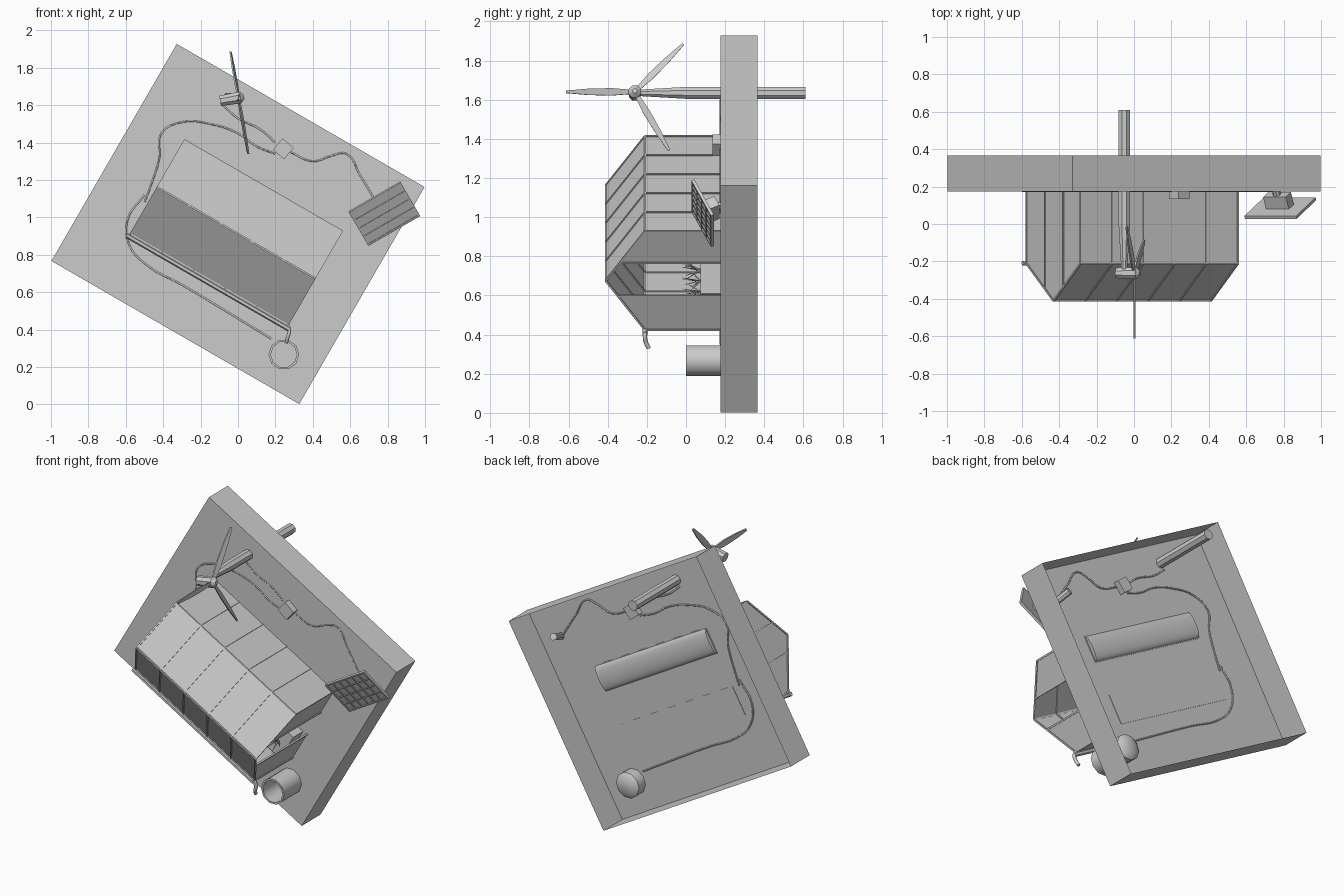
import bpy, bmesh, math, random
from mathutils import Matrix, Vector

if "Cube" in bpy.data.objects:
    bpy.data.objects.remove(bpy.data.objects["Cube"])
random.seed(4)

grey = bpy.data.materials.new("plain_grey")
grey.use_nodes = True
COL = (0.6, 0.6, 0.6, 1)
grey.diffuse_color = COL
grey.node_tree.nodes["Principled BSDF"].inputs["Base Color"].default_value = COL

# Ground frame: u along the greenhouse, v across it, w away from the ground
GROUND_Y, MID_Z = 0.175, 0.965
c, s = math.cos(math.radians(30)), math.sin(math.radians(30))
FRAME = Matrix(((c, s, 0, 0), (0, 0, -1, GROUND_Y), (-s, c, 0, MID_Z), (0, 0, 0, 1)))
WORLD = Matrix.Identity(4)


def finish(name, bm, frame=FRAME, smooth=False):
    bmesh.ops.transform(bm, matrix=frame, verts=bm.verts)
    mesh = bpy.data.meshes.new(name)
    bm.to_mesh(mesh)
    bm.free()
    mesh.materials.append(grey)
    ob = bpy.data.objects.new(name, mesh)
    bpy.context.collection.objects.link(ob)
    if smooth:
        mesh.shade_smooth()
    return ob


def add_box(bm, lo, hi):
    lo, hi = Vector(lo), Vector(hi)
    m = Matrix.Translation((lo + hi) / 2) @ Matrix.Diagonal((*(hi - lo), 1))
    return bmesh.ops.create_cube(bm, size=1, matrix=m)["verts"]


def add_bar(bm, p, q, r1, r2=None, sides=4):
    p, q = Vector(p), Vector(q)
    d = q - p
    m = Matrix.Translation((p + q) / 2) @ d.to_track_quat('Z', 'Y').to_matrix().to_4x4()
    m = m @ Matrix.Rotation(math.pi / sides, 4, 'Z')
    bmesh.ops.create_cone(bm, cap_ends=True, segments=sides, radius1=r1,
                          radius2=r1 if r2 is None else r2, depth=d.length, matrix=m)


def tube(name, points, radius):
    cu = bpy.data.curves.new(name, 'CURVE')
    cu.dimensions = '3D'
    cu.bevel_depth, cu.bevel_resolution, cu.resolution_u = radius, 1, 4
    cu.use_fill_caps = True
    sp = cu.splines.new('BEZIER')
    sp.bezier_points.add(len(points) - 1)
    for bp, co in zip(sp.bezier_points, points):
        bp.co = co
        bp.handle_left_type = bp.handle_right_type = 'AUTO'
    cu.materials.append(grey)
    ob = bpy.data.objects.new(name, cu)
    bpy.context.collection.objects.link(ob)


# Ground slab, open on its underside
bm = bmesh.new()
add_box(bm, (-0.765, -0.67, -0.19), (0.765, 0.67, 0))
under = [f for f in bm.faces if f.normal.z < -0.9]
bmesh.ops.delete(bm, geom=under, context='FACES_ONLY')
finish("ground_slab", bm)

# Greenhouse: cross-section, walls and roof
U0, U1, V0, V1, EAVE, VR, RIDGE = -0.47, 0.5, -0.335, 0.245, 0.385, -0.045, 0.585
SECTION = [(V0, 0), (V0, EAVE), (VR, RIDGE), (V1, EAVE), (V1, 0)]
DOOR = (-0.135, 0.06)


def roof_height(v):
    side = V0 if v < VR else V1
    return EAVE + (RIDGE - EAVE) * (v - side) / (VR - side)


def add_poly(bm, pts):
    bm.faces.new([bm.verts.new(p) for p in pts])


bm = bmesh.new()
for a, b in zip(SECTION, SECTION[1:]):
    add_poly(bm, [(U0, *a), (U0, *b), (U1, *b), (U1, *a)])
add_poly(bm, [(U0, *p) for p in reversed(SECTION)])
for jamb, wall in zip(DOOR, (V0, V1)):
    add_poly(bm, [(U1, *p) for p in
                  ((wall, 0), (jamb, 0), (jamb, roof_height(jamb)), (wall, EAVE))])
finish("greenhouse_panels", bm)

# Greenhouse frame: ribs, long rails and end mullions
bm = bmesh.new()
for i in range(6):
    u = U0 + (U1 - U0) * i / 5
    for a, b in zip(SECTION, SECTION[1:]):
        add_bar(bm, (u, *a), (u, *b), 0.007)
for v, w in SECTION[1:4]:
    add_bar(bm, (U0, v, w), (U1, v, w), 0.007)
for u in (U0, U1):
    for v in DOOR:
        add_bar(bm, (u, v, 0), (u, v, roof_height(v)), 0.007)
finish("greenhouse_frame", bm)

# Planting beds with soil and plants
BEDS = ((0.065, 0.235), (-0.325, -0.14))
bm = bmesh.new()
for v0, v1 in BEDS:
    add_box(bm, (U0 + 0.03, v0, -0.003), (U1 - 0.03, v1, 0.1))
finish("planting_beds", bm)

bm = bmesh.new()
add_bar(bm, (U0 + 0.035, 0.15, 0), (U1 - 0.035, 0.15, 0), 0.08, sides=24)
bmesh.ops.scale(bm, vec=(1, 1, 0.3), verts=bm.verts)
finish("soil_mound", bm, smooth=True)
bpy.context.view_layer.objects.active = bpy.data.objects["soil_mound"]
bpy.data.objects["soil_mound"].select_set(True)
bpy.ops.object.shade_smooth_by_angle(angle=math.radians(40))

bm = bmesh.new()
for v0, v1 in BEDS:
    for i in range(8):
        root = Vector((U0 + 0.09 + i * 0.112, (v0 + v1) / 2, 0.1))
        for k in range(6):
            a = k * math.tau / 6 + random.uniform(-0.3, 0.3)
            tip = root + Vector((0.045 * math.cos(a), 0.045 * math.sin(a),
                                 random.uniform(0.04, 0.1)))
            add_bar(bm, root, tip, 0.006, 0.001, 3)
finish("plants", bm)

# Gutter along the low eave, with a spout over the barrel
bm = bmesh.new()
add_bar(bm, (U0 - 0.015, V0 - 0.015, EAVE), (U1 + 0.02, V0 - 0.015, EAVE), 0.014, sides=6)
finish("gutter", bm)
tube("gutter_spout", [(0.265, -0.21, 0.425), (0.275, -0.21, 0.39),
                      (0.265, -0.205, 0.36), (0.258, -0.19, 0.33)], 0.011)

# Water barrel, hollow from the open top
bm = bmesh.new()
rings = [(0.0, 0.26), (0.055, 0.26), (0.082, 0.24), (0.082, 0), (0.07, 0), (0.07, 0.15), (0.0, 0.15)]
profile = [bm.verts.new((r, y, 0)) for r, y in rings]
edges = [bm.edges.new(pair) for pair in zip(profile, profile[1:])]
bmesh.ops.spin(bm, geom=profile + edges, cent=(0, 0, 0), axis=(0, 1, 0),
               angle=math.tau, steps=10)
bmesh.ops.remove_doubles(bm, verts=bm.verts, dist=0.0005)
bmesh.ops.recalc_face_normals(bm, faces=bm.faces)
barrel = finish("water_barrel", bm, Matrix.Translation((0.245, 0, 0.267)), True)
bpy.context.view_layer.objects.active = barrel
barrel.select_set(True)
bpy.ops.object.shade_smooth_by_angle(angle=math.radians(50))

# Wind turbine: tapering mast, nacelle, hub and three blades
MAST = Vector((-0.052, 0, 1.635))
bm = bmesh.new()
for y0, y1, r0, r1 in ((0.61, 0, 0.033, 0.033), (0, -0.25, 0.033, 0.017)):
    add_bar(bm, MAST + Vector((0, y0, 0)), MAST + Vector((0, y1, 0)), r0, r1, 8)
finish("turbine_mast", bm, WORLD)

HUB = Vector((0.003, -0.262, 1.64))
AXIS = Vector((0.985, 0, 0.17)).normalized()
bm = bmesh.new()
add_bar(bm, HUB - AXIS * 0.1, HUB + AXIS * 0.01, 0.03, 0.034, 8)
add_bar(bm, HUB + AXIS * 0.01, HUB + AXIS * 0.03, 0.034, 0.012, 8)
finish("turbine_nacelle", bm, WORLD)

UP = AXIS.cross(Vector((0, 1, 0))).normalized()
for i, angle in enumerate((0, 135, 240)):
    a = math.radians(angle)
    along = Vector((0, -math.cos(a), 0)) + UP * math.sin(a)
    side = along.cross(AXIS) + AXIS * 0.3
    bm = bmesh.new()
    outline = ((0, 0.009), (0.12, 0.018), (0.24, 0.015), (0.35, 0.006))
    pts = [HUB + along * d + side * h for d, h in outline]
    pts += [HUB + along * d - side * h for d, h in reversed(outline)]
    add_poly(bm, [p - AXIS * 0.004 for p in pts])
    out = bmesh.ops.extrude_face_region(bm, geom=bm.faces[:])["geom"]
    bmesh.ops.translate(bm, vec=AXIS * 0.008,
                        verts=[e for e in out if isinstance(e, bmesh.types.BMVert)])
    bmesh.ops.recalc_face_normals(bm, faces=bm.faces)
    finish(f"turbine_blade_{i + 1}", bm, WORLD)

# Solar panel: tilted tray, raised grid bars and post
LONG = Vector((c, 0, s))
SHORT = Vector((0.105, 0.1, -0.18)).normalized()
NORMAL = LONG.cross(SHORT).normalized()
if NORMAL.y > 0:
    NORMAL.negate()
CENTRE = Vector((0.782, 0.085, 1.02))
PANEL = Matrix((LONG, SHORT, NORMAL)).transposed().to_4x4()
PANEL.translation = CENTRE
bm = bmesh.new()
add_box(bm, (-0.16, -0.115, -0.008), (0.16, 0.115, 0.002))
for i in range(7):
    u, h = -0.155 + i * 0.31 / 6, 0.005 if i in (0, 6) else 0.003
    add_box(bm, (u - h, -0.115, 0), (u + h, 0.115, 0.008))
for i in range(5):
    v, h = -0.11 + i * 0.22 / 4, 0.005 if i in (0, 4) else 0.003
    add_box(bm, (-0.16, v - h, 0), (0.16, v + h, 0.008))
bmesh.ops.recalc_face_normals(bm, faces=bm.faces)
finish("solar_panel", bm, PANEL)
bm = bmesh.new()
add_box(bm, (-0.07, -0.03, -0.08), (0.07, 0.03, -0.008))
add_bar(bm, (0, 0, -0.23), (0, 0, -0.01), 0.022, sides=8)
finish("solar_post", bm, PANEL)

# Control box
bm = bmesh.new()
add_box(bm, (-0.039, -0.04, -0.036), (0.039, 0.04, 0.04))
finish("control_box", bm, Matrix.Translation((0.242, GROUND_Y, 1.367))
       @ Matrix.Rotation(math.radians(40), 4, 'Y') @ Matrix.Rotation(math.pi / 2, 4, 'X'))

# Cables and hose lying half sunk in the ground
RUNS = {
    "turbine_cable": [(-0.08, 1.6), (0, 1.53), (0.12, 1.47), (0.2, 1.4)],
    "panel_cable": [(0.28, 1.35), (0.4, 1.3), (0.5, 1.33), (0.58, 1.34), (0.65, 1.23), (0.74, 1.08)],
    "house_cable": [(0.2, 1.34), (0.1, 1.38), (0, 1.45), (-0.15, 1.5), (-0.3, 1.51), (-0.41, 1.45),
                    (-0.42, 1.32), (-0.47, 1.16), (-0.5, 1.08)],
    "barrel_hose": [(-0.5, 1.12), (-0.59, 0.99), (-0.58, 0.85), (-0.48, 0.74),
                    (-0.3, 0.64), (0, 0.46), (0.18, 0.35)],
}
for name, run in RUNS.items():
    tube(name, [(x, GROUND_Y + 0.002, z) for x, z in run], 0.005)
